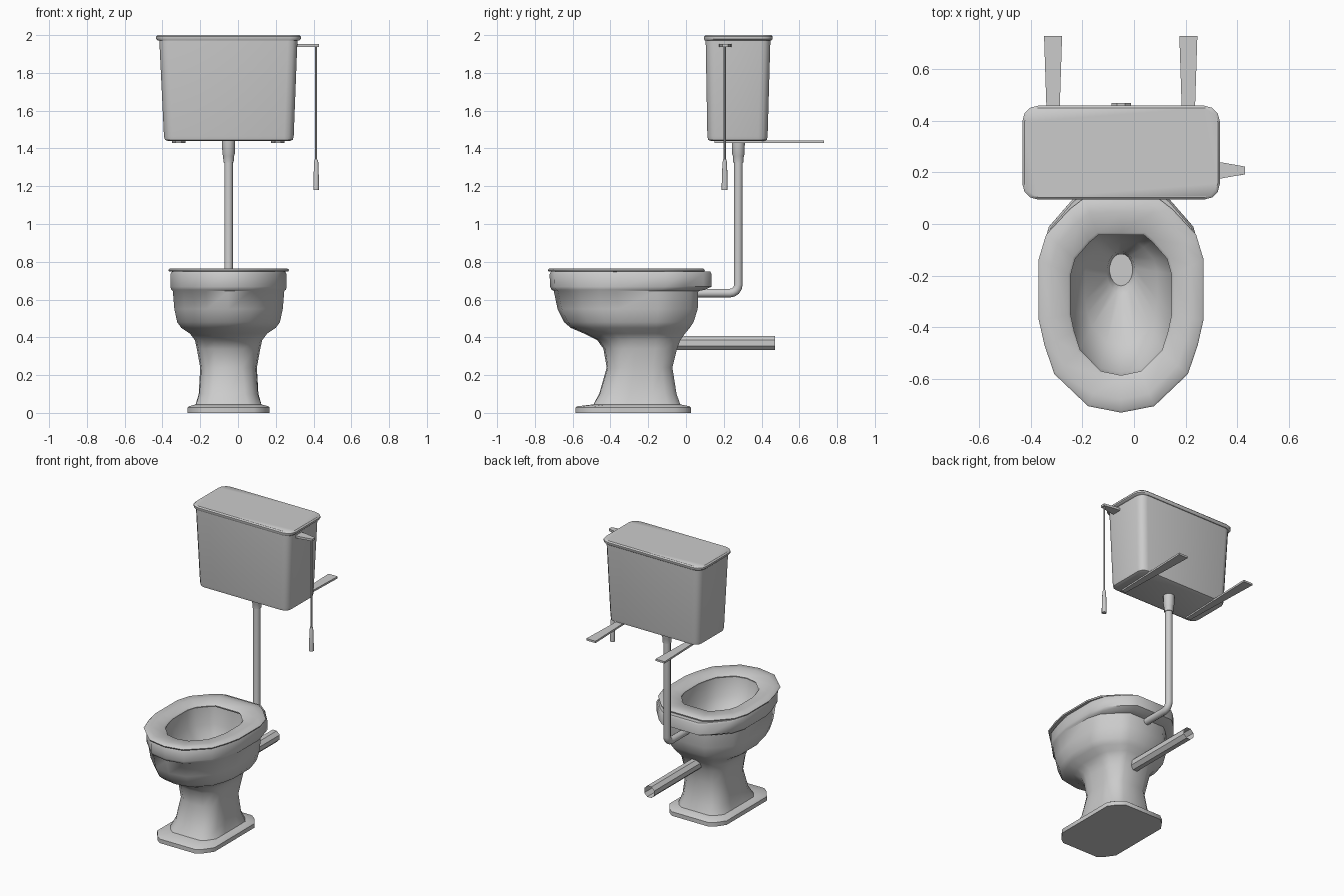
import bpy, bmesh, math
from mathutils import Vector

if "Cube" in bpy.data.objects:
    bpy.data.objects.remove(bpy.data.objects["Cube"])

CX = -0.05  # centre line of bowl, pipe and cistern


def loft(name, rings, cap_start=True, cap_end=True, loop=False, angle=42):
    """Skin a list of equal-length point rings into one object."""
    bm = bmesh.new()
    vs = [[bm.verts.new(p) for p in r] for r in rings]
    n = len(rings[0])
    pairs = list(zip(vs, vs[1:])) + ([(vs[-1], vs[0])] if loop else [])
    for a, b in pairs:
        for i in range(n):
            j = (i + 1) % n
            bm.faces.new((a[i], a[j], b[j], b[i]))
    if cap_start and not loop:
        bm.faces.new(vs[0][::-1])
    if cap_end and not loop:
        bm.faces.new(vs[-1])
    bmesh.ops.recalc_face_normals(bm, faces=bm.faces)
    me = bpy.data.meshes.new(name)
    bm.to_mesh(me)
    bm.free()
    ob = bpy.data.objects.new(name, me)
    bpy.context.collection.objects.link(ob)
    bpy.ops.object.select_all(action='DESELECT')
    ob.select_set(True)
    bpy.context.view_layer.objects.active = ob
    bpy.ops.object.shade_smooth_by_angle(angle=math.radians(angle))
    return ob


def tube(name, path, x, n=12, caps=True):
    """Round tube along a path of (y, z, radius) in the plane of constant x."""
    rings = []
    pts = [Vector(p[:2]) for p in path]
    for i, (y, z, r) in enumerate(path):
        t = (pts[min(i + 1, len(pts) - 1)] - pts[max(i - 1, 0)])
        if 0 < i < len(pts) - 1:
            t = (pts[i + 1] - pts[i]).normalized() + (pts[i] - pts[i - 1]).normalized()
        t.normalize()
        ring = []
        for k in range(n):
            a = 2 * math.pi * (k + 0.5) / n
            c, s = r * math.cos(a), r * math.sin(a)
            ring.append((x + c, y - t.y * s, z + t.x * s))
        rings.append(ring)
    return loft(name, rings, caps, caps)


# Half outlines, front to back: egg shape of the seat, and chamfered base plate
EGG = [(0, -1), (.40, -.94), (.81, -.64), (.93, -.37), (1, -.13), (1, .43),
       (.91, .66), (.62, .90), (.45, 1), (0, 1)]
PLATE = [(0, -1), (.62, -1), (.80, -.90), (1, -.70), (1, -.25), (1, .35),
         (1, .72), (.82, .90), (.64, 1), (0, 1)]
OVAL = [(math.sin(i * math.pi / 9), -math.cos(i * math.pi / 9)) for i in range(10)]


def outline(z, w, front, back, a=EGG, b=PLATE, t=0.0):
    cy, ry = (front + back) / 2, (back - front) / 2
    half = [(w * (p[0] * (1 - t) + q[0] * t), cy + ry * (p[1] * (1 - t) + q[1] * t))
            for p, q in zip(a, b)]
    right = [(CX + x, y, z) for x, y in half]
    left = [(CX - x, y, z) for x, y in half[-2:0:-1]]
    return right + left


def rounded(z, x0, x1, y0, y1, r, seg=3):
    pts = []
    for q, (x, y) in enumerate([(x1 - r, y1 - r), (x0 + r, y1 - r),
                                (x0 + r, y0 + r), (x1 - r, y0 + r)]):
        for k in range(seg + 1):
            a = math.pi / 2 * (q + k / seg)
            pts.append((x + r * math.cos(a), y + r * math.sin(a), z))
    return pts


# Pedestal and bowl: up the outside, over the rim, down the inside
outside = [
    (0, .218, -.585, .027, 1), (.028, .218, -.585, .027, 1), (.035, .21, -.575, .018, 1),
    (.045, .174, -.49, -.03, .9), (.10, .158, -.46, -.05, .7), (.24, .15, -.42, -.072, .4),
    (.34, .168, -.437, -.047, .3), (.385, .178, -.47, -.03, .2), (.42, .205, -.54, -.005, .1),
    (.45, .25, -.61, .02, 0), (.48, .272, -.645, .04, 0), (.55, .287, -.68, .062, 0),
    (.645, .295, -.70, .065, 0), (.652, .303, -.712, .10, 0), (.668, .308, -.72, .135, 0),
    (.735, .308, -.722, .135, 0), (.748, .300, -.715, .128, 0)]
inside = [(.742, .205, -.595, -.03, 0), (.62, .195, -.575, -.04, 0), (.52, .14, -.47, -.07, 0)]
rings = [outline(z, w, f, b, t=t) for z, w, f, b, t in outside + inside]
rings.append(outline(.45, .055, -.27, -.105, OVAL, OVAL))
rings.append(outline(.40, .045, -.24, -.115, OVAL, OVAL))
loft("bowl_and_pedestal", rings)

# Seat ring
loft("seat", [
    outline(.749, .316, -.728, .098),
    outline(.757, .320, -.732, .100),
    outline(.764, .312, -.724, .092),
    outline(.765, .270, -.680, .045),
    outline(.758, .205, -.598, -.033),
    outline(.748, .196, -.587, -.043),
    outline(.738, .200, -.590, -.040)], loop=True)

# Cistern and its lid
loft("cistern", [
    rounded(1.440, -.372, .275, .13, .415, .04),
    rounded(1.446, -.387, .290, .117, .428, .045),
    rounded(1.465, -.392, .295, .113, .432, .05),
    rounded(1.980, -.417, .315, .104, .447, .05)])
loft("cistern_lid", [
    rounded(1.972, -.424, .324, .099, .452, .055),
    rounded(1.980, -.433, .333, .095, .459, .06),
    rounded(1.992, -.433, .333, .095, .459, .06),
    rounded(2.000, -.425, .325, .103, .451, .055)])

# Wall brackets under the cistern
for side, x in (("left", -.314), ("right", .211)):
    loft(side + "_bracket", [
        [(x - w, y, 1.43), (x + w, y, 1.43), (x + w, y, 1.443), (x - w, y, 1.443)]
        for y, w in ((.15, .016), (.73, .035))])

# Flush pipe with elbow, its collar, and the waste pipe
R = .045
elbow = [(.277 - R + R * math.cos(a), .634 + R - R * math.sin(a), .0235)
         for a in (math.pi / 8 * k for k in range(5))]
tube("flush_pipe", [(.277, 1.42, .0235)] + elbow + [(.02, .634, .0225)], CX)
tube("flush_collar", [(.277, 1.445, .036), (.277, 1.37, .034),
                      (.277, 1.36, .030), (.277, 1.325, .028)], CX)
tube("waste_pipe", [(-.12, .37, .041), (.47, .37, .041), (.47, .37, .035), (.40, .37, .035)][:2],
     CX, 8, caps=False)

# Flush lever, pull cord and handle
loft("flush_lever", [
    [(x, .208 - w, 1.938), (x, .208 + w, 1.938), (x, .208 + w, 1.953), (x, .208 - w, 1.953)]
    for x, w in ((.30, .033), (.34, .031), (.43, .015))])
tube("pull_cord", [(.205, 1.94, .006), (.205, 1.33, .006)], .414, 8)
tube("pull_handle", [(.205, 1.342, .008), (.205, 1.325, .012), (.205, 1.21, .016),
                     (.205, 1.18, .016)], .414, 10)
